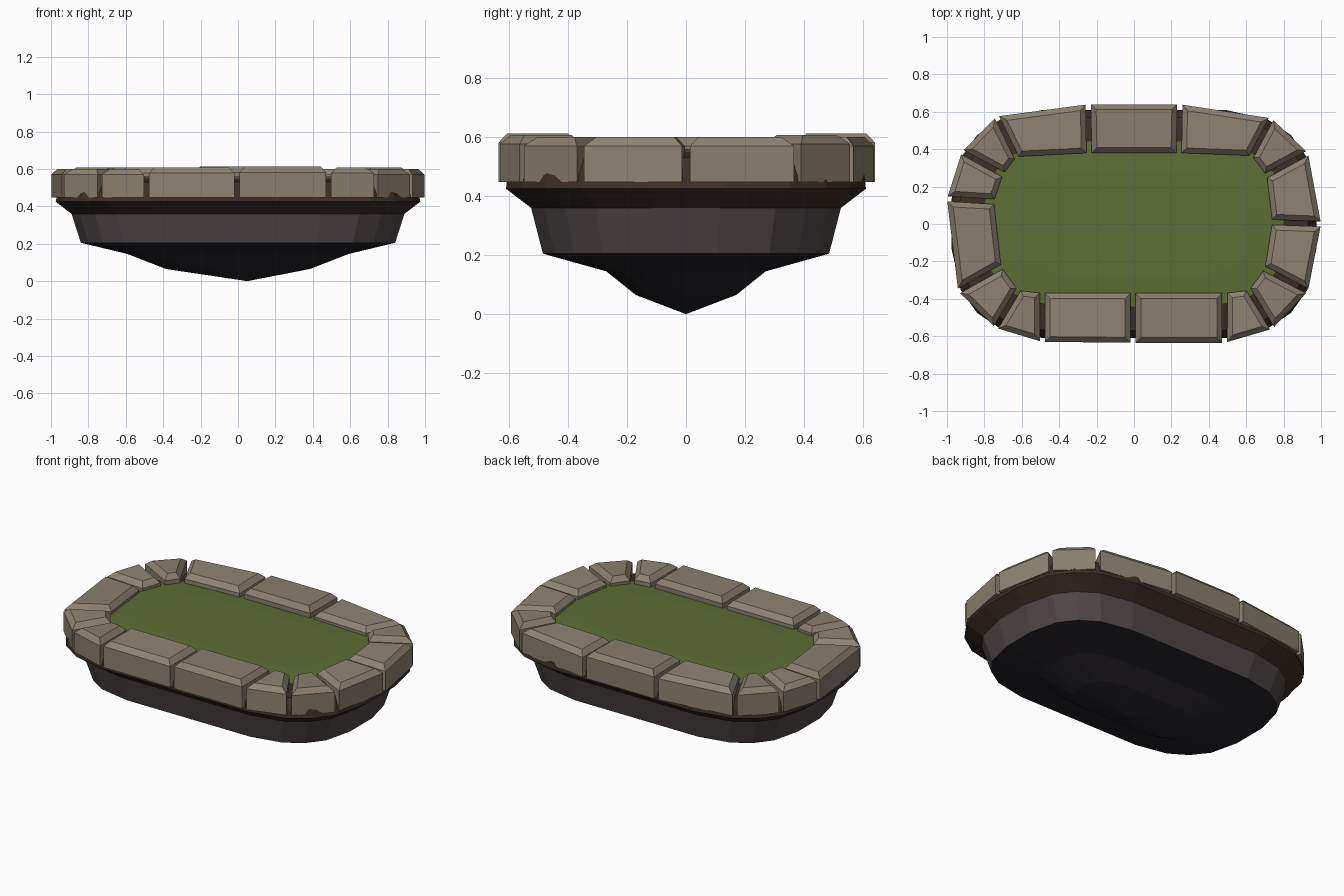
import bpy, bmesh, random
from mathutils import Vector

if "Cube" in bpy.data.objects:
    bpy.data.objects.remove(bpy.data.objects["Cube"])

random.seed(4)


def material(name, rgb):
    m = bpy.data.materials.new(name)
    m.diffuse_color = (*rgb, 1)
    m.use_nodes = True
    m.node_tree.nodes["Principled BSDF"].inputs["Base Color"].default_value = m.diffuse_color
    return m


STONES = [material("stone_a", (0.27, 0.235, 0.175)), material("stone_b", (0.25, 0.21, 0.155))]
GRASS = material("grass", (0.11, 0.155, 0.035))
SOIL = material("soil", (0.045, 0.028, 0.02))
ROCK = material("rock", (0.08, 0.063, 0.063))
DARK = material("dark_rock", (0.017, 0.015, 0.02))


def finish(bm, name, mat):
    bmesh.ops.recalc_face_normals(bm, faces=bm.faces)
    me = bpy.data.meshes.new(name)
    bm.to_mesh(me)
    bm.free()
    me.materials.append(mat)
    ob = bpy.data.objects.new(name, me)
    bpy.context.collection.objects.link(ob)
    return ob


# Rounded-oblong outline: one quadrant mirrored to all four
quad = [(1, 0.22), (0.95, 0.58), (0.86, 0.78), (0.73, 0.92), (0.5, 1)]
OUTLINE = (quad + [(-x, y) for x, y in reversed(quad)]
           + [(-x, -y) for x, y in quad] + [(x, -y) for x, y in reversed(quad)])


def shell(name, rings, mat, tip=None):
    """Stack of outlines (half width, half depth, z), optionally closed to a tip."""
    bm = bmesh.new()
    loops = [[bm.verts.new((x * a, y * b, z)) for x, y in OUTLINE] for a, b, z in rings]
    n = len(OUTLINE)
    for lo, hi in zip(loops, loops[1:]):
        for i in range(n):
            j = (i + 1) % n
            bm.faces.new((lo[i], lo[j], hi[j], hi[i]))
    if tip:
        t = bm.verts.new(tip)
        for i in range(n):
            bm.faces.new((loops[-1][i], loops[-1][(i + 1) % n], t))
    return finish(bm, name, mat)


# Floating base: dark underside, rock wall, soil band and grass
shell("underside", [(0.84, 0.485, 0.205), (0.59, 0.27, 0.145), (0.385, 0.17, 0.065)],
      DARK, (0.05, 0, 0))
shell("rock_wall", [(0.84, 0.485, 0.205), (0.89, 0.525, 0.36)], ROCK)
shell("soil_band", [(0.89, 0.525, 0.36), (0.975, 0.61, 0.425), (0.965, 0.605, 0.47),
                    (0.93, 0.57, 0.53), (0.80, 0.44, 0.55)], SOIL)
shell("grass", [(0.80, 0.44, 0.55), (0.62, 0.28, 0.56)], GRASS, (0, 0, 0.56))

# Joints between rim stones: outer x, y, inner x, y
JOINTS = [(1, 0, .74, .01), (.93, .38, .71, .26), (.735, .565, .63, .365),
          (.245, .64, .24, .38), (-.245, .64, -.24, .38), (-.735, .575, -.63, .36),
          (-.92, .385, -.70, .265), (-1, .135, -.75, .12), (-.94, -.36, -.71, -.23),
          (-.74, -.555, -.62, -.355), (-.49, -.63, -.49, -.37),
          (-.005, -.635, -.005, -.37), (.485, -.635, .485, -.37),
          (.74, -.56, .615, -.355), (.93, -.36, .70, -.24)]


# Rim stones: block with chamfered top
def rim_stone(i, gap=0.014):
    a, b = JOINTS[i], JOINTS[(i + 1) % len(JOINTS)]
    oa, ia, ob, ib = Vector(a[:2]), Vector(a[2:]), Vector(b[:2]), Vector(b[2:])
    do, di = (ob - oa).normalized() * gap, (ib - ia).normalized() * gap
    pts = [oa + do, ob - do, ib - di, ia + di]
    top = random.choice((0.60, 0.607, 0.612))
    bm = bmesh.new()
    base = bm.faces.new([bm.verts.new((p.x, p.y, 0.448)) for p in pts])
    ext = bmesh.ops.extrude_face_region(bm, geom=[base], use_keep_orig=True)["geom"]
    for v in ext:
        if isinstance(v, bmesh.types.BMVert):
            v.co.z = top - 0.03
    cap = [f for f in ext if isinstance(f, bmesh.types.BMFace)][0]
    bmesh.ops.recalc_face_normals(bm, faces=bm.faces)
    bmesh.ops.inset_region(bm, faces=[cap], thickness=0.028, use_even_offset=True)
    for v in cap.verts:
        v.co.z = top
    finish(bm, f"rim_stone_{i + 1}", STONES[i % 2])


for i in range(len(JOINTS)):
    rim_stone(i)
